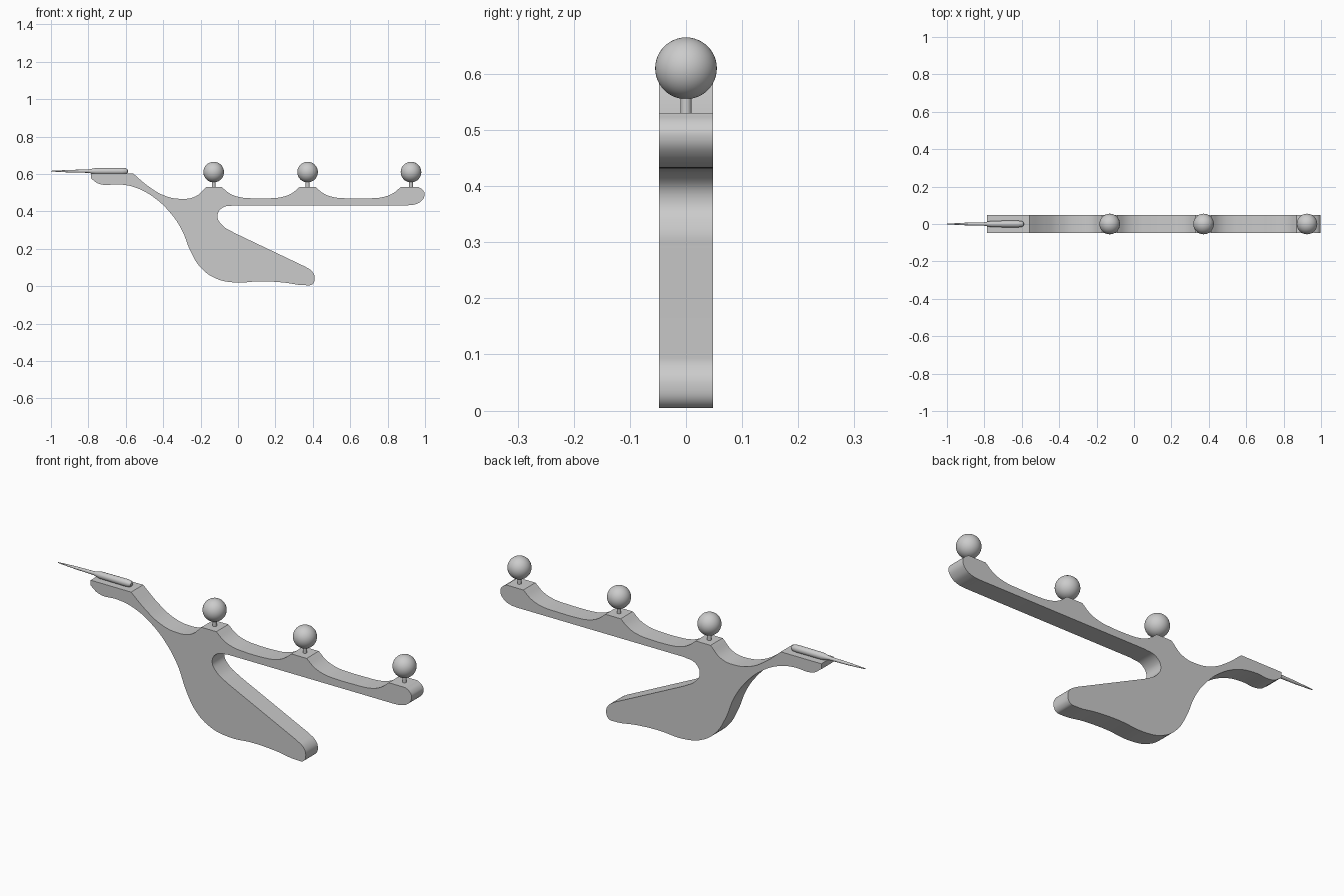
import bpy
import bmesh
import math
from mathutils import Matrix, Vector

if "Cube" in bpy.data.objects:
    bpy.data.objects.remove(bpy.data.objects["Cube"], do_unlink=True)

grey = bpy.data.materials.new("plain grey")
grey.use_nodes = True
grey.diffuse_color = (0.6, 0.6, 0.6, 1)
grey.node_tree.nodes["Principled BSDF"].inputs["Base Color"].default_value = grey.diffuse_color

BALL_X = (-0.13, 0.372, 0.925)
LEDGE_Z = 0.53
DART_Z = 0.615


def add_object(name, mesh, angle=35):
    """Link a mesh, give it the grey and smooth it up to the given angle."""
    obj = bpy.data.objects.new(name, mesh)
    bpy.context.collection.objects.link(obj)
    mesh.materials.clear()
    mesh.materials.append(grey)
    bpy.ops.object.select_all(action="DESELECT")
    obj.select_set(True)
    bpy.context.view_layer.objects.active = obj
    bpy.ops.object.shade_smooth_by_angle(angle=math.radians(angle))
    return obj


def flank(centre, side):
    """Scalloped side of a ball mount, listed from the mount outwards."""
    steps = ((0.043, LEDGE_Z, True), (0.087, 0.495, False),
             (0.14, 0.476, False), (0.2, 0.47, False))
    return [(centre + side * dx, z, corner) for dx, z, corner in steps]


def smooth(*points):
    return [(x, z, False) for x, z in points]


def corners(*points):
    return [(x, z, True) for x, z in points]


# Body outline, clockwise from the nose
first, middle, last = BALL_X
outline = corners((-0.785, 0.575), (-0.785, 0.602), (-0.56, 0.602))
outline += smooth((-0.48, 0.535), (-0.4, 0.487), (-0.31, 0.467), (-0.227, 0.48))
outline += corners((first - 0.04, LEDGE_Z)) + flank(first, 1)
outline += flank(middle, -1)[::-1] + flank(middle, 1)
outline += smooth((0.7, 0.47)) + flank(last - 0.012, -1)[::-1]
outline += corners((0.965, LEDGE_Z))
outline += smooth((0.99, 0.512), (0.998, 0.49), (0.98, 0.455), (0.945, 0.437))
# underside of the arm, notch and tail
outline += corners((0.9, 0.432), (-0.02, 0.432))
outline += smooth((-0.085, 0.418), (-0.11, 0.375), (-0.085, 0.327))
outline += corners((-0.02, 0.285), (0.36, 0.104))
outline += smooth((0.397, 0.078), (0.41, 0.045), (0.397, 0.01), (0.365, 0.005),
                  (0.24, 0.02), (0.12, 0.026), (-0.02, 0.02), (-0.12, 0.042),
                  (-0.2, 0.1), (-0.255, 0.19), (-0.3, 0.3), (-0.36, 0.39),
                  (-0.45, 0.475), (-0.55, 0.528), (-0.63, 0.544), (-0.74, 0.546))

curve = bpy.data.curves.new("body_outline", "CURVE")
curve.dimensions = "2D"
curve.fill_mode = "BOTH"
curve.extrude = 0.048
curve.resolution_u = 6
spline = curve.splines.new("BEZIER")
spline.use_cyclic_u = True
spline.bezier_points.add(len(outline) - 1)
for point, (x, z, corner) in zip(spline.bezier_points, outline):
    point.co = (x, z, 0)
    kind = "VECTOR" if corner else "AUTO"
    point.handle_left_type = point.handle_right_type = kind

helper = bpy.data.objects.new("outline_helper", curve)
bpy.context.collection.objects.link(helper)
bpy.context.view_layer.update()
depsgraph = bpy.context.evaluated_depsgraph_get()
body_mesh = bpy.data.meshes.new_from_object(helper.evaluated_get(depsgraph))
bpy.data.objects.remove(helper, do_unlink=True)
body_mesh.transform(Matrix.Rotation(math.pi / 2, 4, "X"))
bm = bmesh.new()
bm.from_mesh(body_mesh)
bmesh.ops.remove_doubles(bm, verts=bm.verts, dist=0.0001)
bmesh.ops.recalc_face_normals(bm, faces=bm.faces)
bm.to_mesh(body_mesh)
bm.free()
add_object("body", body_mesh, 25)

# Balls on short pins
for label, x in zip(("front", "middle", "rear"), BALL_X):
    bm = bmesh.new()
    bmesh.ops.create_uvsphere(bm, u_segments=48, v_segments=24, radius=0.055,
                              matrix=Matrix.Translation((x, 0, 0.61)))
    mesh = bpy.data.meshes.new(label + "_ball")
    bm.to_mesh(mesh)
    bm.free()
    add_object(label + "_ball", mesh)
    bm = bmesh.new()
    bmesh.ops.create_cone(bm, cap_ends=True, segments=24, radius1=0.01, radius2=0.01,
                          depth=0.06, matrix=Matrix.Translation((x, 0, 0.545)))
    mesh = bpy.data.meshes.new(label + "_pin")
    bm.to_mesh(mesh)
    bm.free()
    add_object(label + "_pin", mesh)


def lathe_along_x(name, profile):
    """Spin (x, radius) pairs around the dart's axis."""
    bm = bmesh.new()
    verts = [bm.verts.new((x, 0, DART_Z + r)) for x, r in profile]
    edges = [bm.edges.new(pair) for pair in zip(verts, verts[1:])]
    bmesh.ops.spin(bm, geom=verts + edges, cent=Vector((0, 0, DART_Z)),
                   axis=(1, 0, 0), angle=math.tau, steps=24)
    bmesh.ops.remove_doubles(bm, verts=bm.verts, dist=0.0001)
    bmesh.ops.recalc_face_normals(bm, faces=bm.faces)
    mesh = bpy.data.meshes.new(name)
    bm.to_mesh(mesh)
    bm.free()
    return add_object(name, mesh)


# Dart on the nose: rounded barrel and tapering needle
lathe_along_x("dart_barrel", [(-0.8, 0), (-0.8, 0.009), (-0.76, 0.017), (-0.62, 0.018),
                              (-0.6, 0.016), (-0.59, 0.009), (-0.588, 0)])
lathe_along_x("dart_needle", [(-1, 0), (-0.998, 0.002), (-0.9, 0.007),
                              (-0.79, 0.009), (-0.79, 0)])
